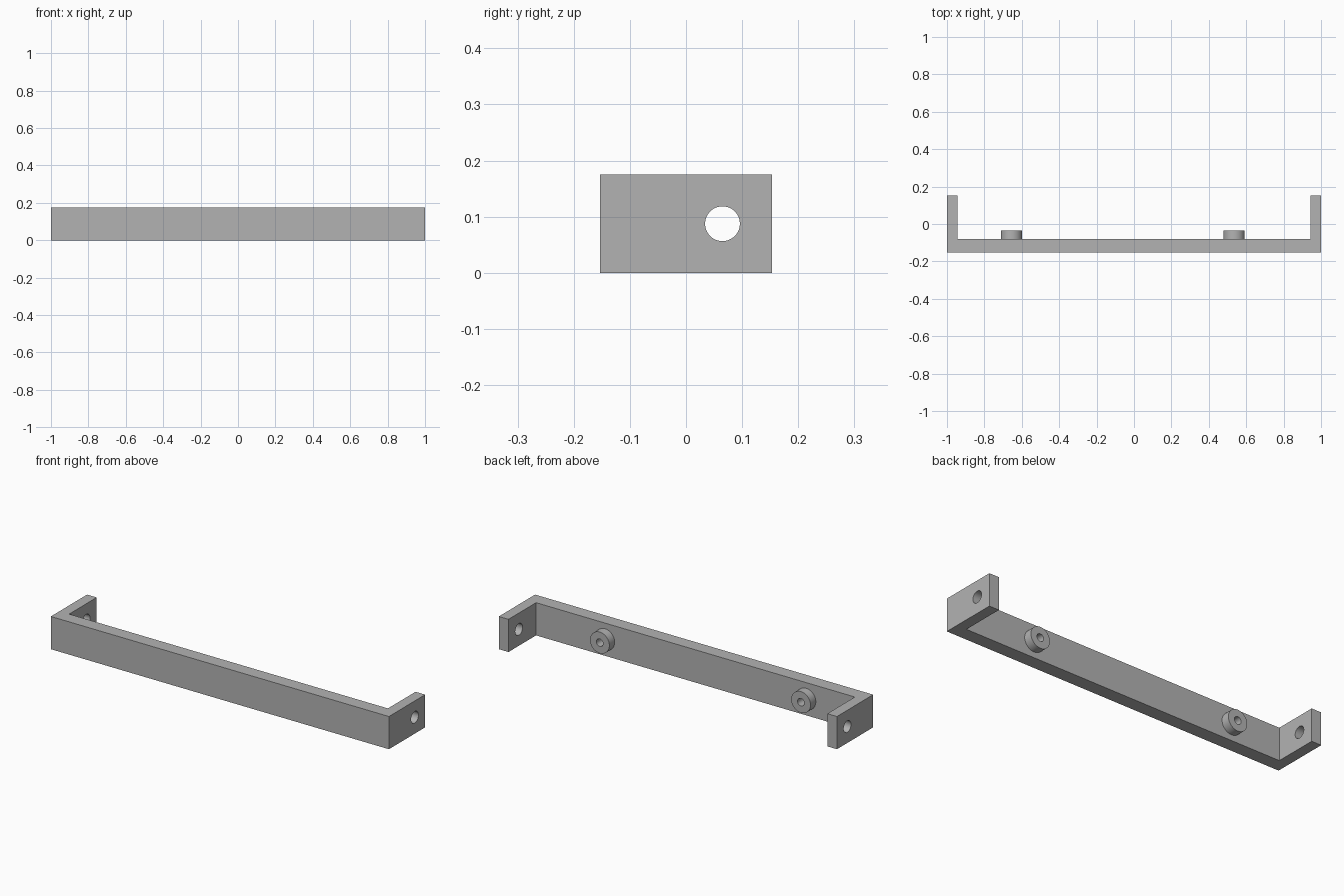
import bpy
import bmesh
from math import radians
from mathutils import Matrix

if "Cube" in bpy.data.objects:
    bpy.data.objects.remove(bpy.data.objects["Cube"])

HEIGHT, FRONT, BACK = 0.175, -0.153, 0.153
INNER_Y, INNER_X = -0.08, 0.943
MID_Z = HEIGHT / 2

grey = bpy.data.materials.new("plain grey")
grey.use_nodes = True
grey.diffuse_color = (0.45, 0.45, 0.45, 1)
grey.node_tree.nodes["Principled BSDF"].inputs["Base Color"].default_value = grey.diffuse_color


def add_object(name, bm):
    bmesh.ops.recalc_face_normals(bm, faces=bm.faces)
    mesh = bpy.data.meshes.new(name)
    bm.to_mesh(mesh)
    bm.free()
    mesh.materials.append(grey)
    obj = bpy.data.objects.new(name, mesh)
    bpy.context.collection.objects.link(obj)
    return obj


def cylinder(name, radius, depth, location, axis, sides=48):
    bm = bmesh.new()
    turn = Matrix.Rotation(radians(90), 4, axis)
    bmesh.ops.create_cone(bm, cap_ends=True, segments=sides, radius1=radius, radius2=radius,
                          depth=depth, matrix=Matrix.Translation(location) @ turn)
    return add_object(name, bm)


def drill(obj, cutter):
    cutter.hide_render = True
    cutter.hide_set(True)
    mod = obj.modifiers.new(cutter.name, 'BOOLEAN')
    mod.operation = 'DIFFERENCE'
    mod.solver = 'EXACT'
    mod.object = cutter


def smooth(obj):
    bpy.ops.object.select_all(action='DESELECT')
    obj.select_set(True)
    bpy.context.view_layer.objects.active = obj
    # Bake the drilled holes before shading, then remove the cutters
    cutters = [m.object for m in obj.modifiers]
    for mod in list(obj.modifiers):
        bpy.ops.object.modifier_apply(modifier=mod.name)
    for cutter in cutters:
        bpy.data.objects.remove(cutter)
    bpy.ops.object.shade_smooth_by_angle(angle=radians(30))


# U-shaped bracket: long front bar with an arm at each end
half = [(INNER_X, INNER_Y), (INNER_X, BACK), (1, BACK), (1, FRONT)]
outline = half + [(-x, y) for x, y in reversed(half)]
bm = bmesh.new()
base = bm.faces.new([bm.verts.new((x, y, 0)) for x, y in outline])
walls = bmesh.ops.extrude_face_region(bm, geom=[base])
bmesh.ops.translate(bm, vec=(0, 0, HEIGHT),
                    verts=[v for v in walls["geom"] if isinstance(v, bmesh.types.BMVert)])
bracket = add_object("bracket", bm)

# Round mounting hole through each arm
for side, sign in (("left", 1), ("right", -1)):
    drill(bracket, cylinder(side + "_arm_hole", 0.031, 0.2, (sign * 0.97, 0.065, MID_Z), 'Y'))
smooth(bracket)

# Hollow round bosses on the back of the bar
for side, x in (("left", 0.535), ("right", -0.655)):
    boss = cylinder(side + "_boss", 0.057, 0.045, (x, INNER_Y + 0.0225, MID_Z), 'X')
    drill(boss, cylinder(side + "_boss_hole", 0.02, 0.1, (x, INNER_Y + 0.0225, MID_Z), 'X'))
    smooth(boss)
